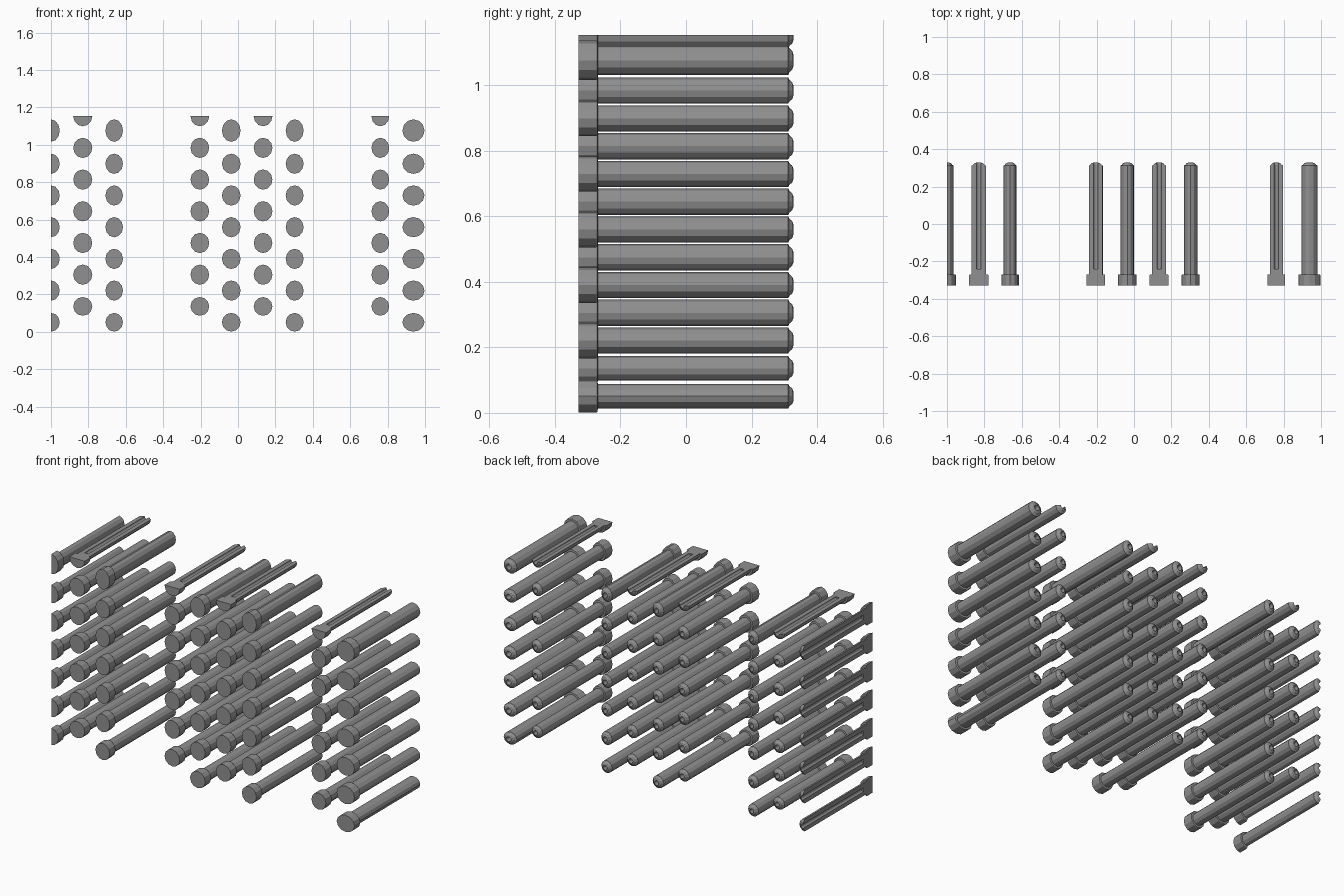
import bpy, bmesh, math
from mathutils import Vector

if "Cube" in bpy.data.objects:
    bpy.data.objects.remove(bpy.data.objects["Cube"])

SIDES = 12
# (y, radius) outline: head, shaft, rounded tip, then a narrow blind bore
PROFILE = [(-0.328, 0.050), (-0.274, 0.050), (-0.270, 0.048), (-0.269, 0.037),
           (0.312, 0.037), (0.316, 0.030), (0.324, 0.024), (0.328, 0.014),
           (0.315, 0.012), (-0.24, 0.012)]

# columns: (x centre, x scale, starts on the low row)
COLUMNS = [(-1.0, 0.94, True), (-0.83, 1.02, False), (-0.662, 0.94, True),
           (-0.204, 1.0, False), (-0.036, 1.0, True), (0.134, 1.0, False),
           (0.303, 0.96, True), (0.761, 0.95, False), (0.938, 1.18, True)]
PITCH = 0.1695
TOP = 1.1526

# dark grey finish
steel = bpy.data.materials.new("dark_grey")
steel.diffuse_color = (0.28, 0.28, 0.28, 1)
steel.use_nodes = True
steel.node_tree.nodes["Principled BSDF"].inputs["Base Color"].default_value = steel.diffuse_color


def add_rod(bm, x, z, sx, sz):
    """Closed solid of revolution along y."""
    rings = []
    for y, r in PROFILE:
        rings.append([bm.verts.new((x + sx * r * math.cos(2 * math.pi * i / SIDES), y,
                                    z + sz * r * math.sin(2 * math.pi * i / SIDES)))
                      for i in range(SIDES)])
    for a, b in zip(rings, rings[1:]):
        for i in range(SIDES):
            j = (i + 1) % SIDES
            bm.faces.new((a[i], a[j], b[j], b[i]))
    bm.faces.new(rings[0][::-1])
    bm.faces.new(rings[-1])


def trim(bm, co, normal):
    """Slice flat and close the cut."""
    geom = bm.verts[:] + bm.edges[:] + bm.faces[:]
    bmesh.ops.bisect_plane(bm, geom=geom, dist=1e-5, plane_co=Vector(co),
                           plane_no=Vector(normal), clear_outer=True)
    rim = [e for e in bm.edges if e.is_boundary]
    if rim:
        bmesh.ops.holes_fill(bm, edges=rim, sides=0)


for n, (x, sx, low) in enumerate(COLUMNS):
    bm = bmesh.new()
    for k in range(7):
        z = (0.051 if low else 0.136) + k * PITCH
        sz = 1.0 if k == 0 else 1.08
        if low and k == 6:
            z, sz = 1.076, 1.2
        add_rod(bm, x, z, sx, sz)
    # rods that stick out of the block are cut flush
    trim(bm, (0, 0, TOP), (0, 0, 1))
    trim(bm, (-0.9996, 0, 0), (-1, 0, 0))
    bmesh.ops.recalc_face_normals(bm, faces=bm.faces)
    mesh = bpy.data.meshes.new(f"rod_column_{n + 1}")
    bm.to_mesh(mesh)
    bm.free()
    mesh.materials.append(steel)
    obj = bpy.data.objects.new(f"rod_column_{n + 1}", mesh)
    bpy.context.collection.objects.link(obj)
